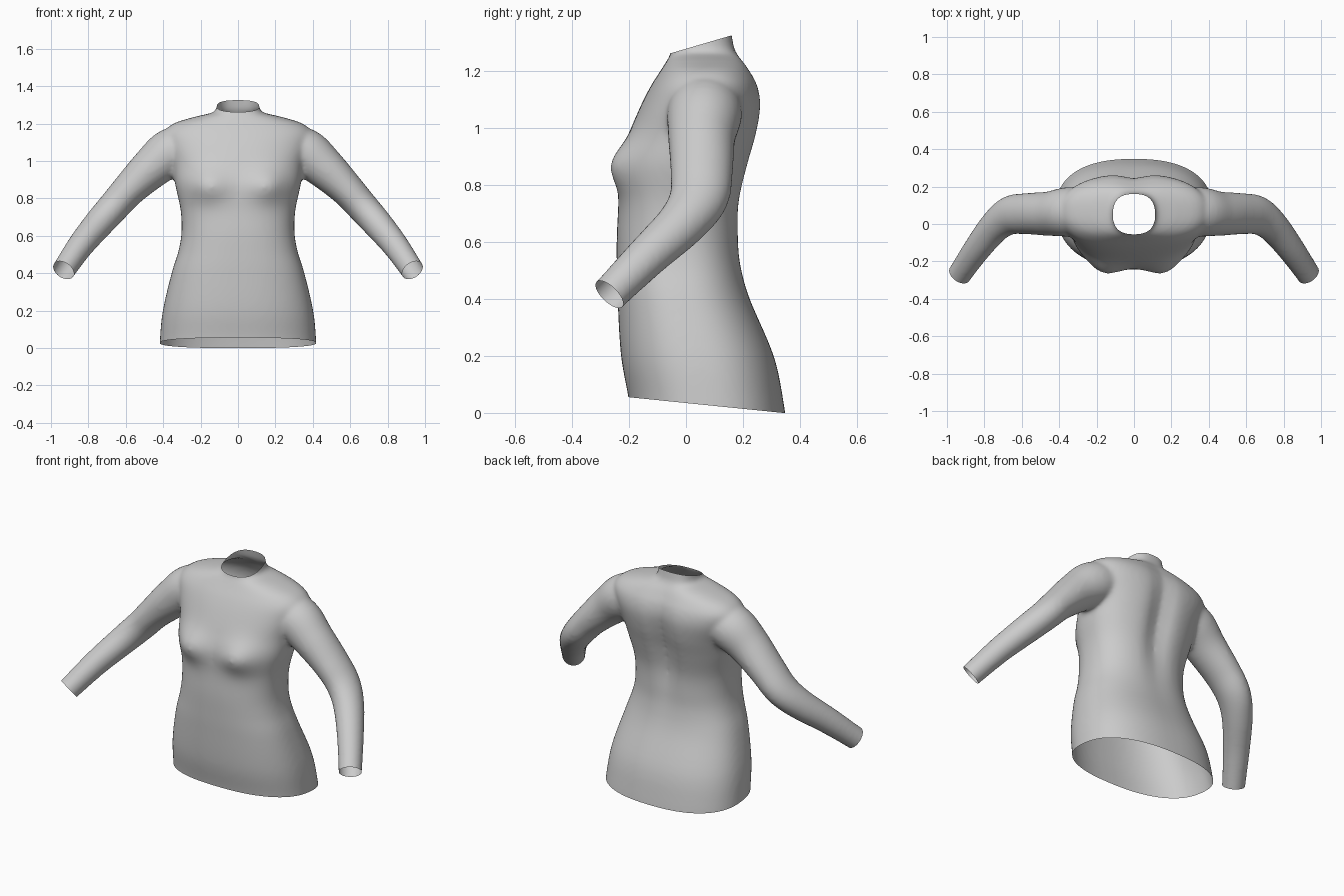
import bpy, bmesh, math
from mathutils import Vector

if "Cube" in bpy.data.objects:
    bpy.data.objects.remove(bpy.data.objects["Cube"])


def spline(rows, steps):
    """Catmull-Rom interpolation of rows of numbers."""
    out = []
    for i in range(len(rows) - 1):
        p = [rows[max(0, min(len(rows) - 1, i + k))] for k in (-1, 0, 1, 2)]
        for s in range(steps):
            t = s / steps
            out.append([0.5 * (2 * b + (c - a) * t + (2 * a - 5 * b + 4 * c - d) * t * t
                               + (3 * b - a - 3 * c + d) * t ** 3) for a, b, c, d in zip(*p)])
    return out + [list(rows[-1])]


def loft(bm, rings):
    """Closed tube through equally sized rings."""
    loops = [[bm.verts.new(p) for p in r] for r in rings]
    n = len(loops[0])
    for a, b in zip(loops, loops[1:]):
        for i in range(n):
            bm.faces.new((a[i], a[(i + 1) % n], b[(i + 1) % n], b[i]))
    bm.faces.new(loops[0][::-1])
    bm.faces.new(loops[-1])


def spow(v, e):
    return math.copysign(abs(v) ** e, v)


def bump(v, c, w):
    return math.exp(-((v - c) / w) ** 2)


# Torso levels: z, half width, front y, back y
TORSO = [(-0.10, 0.425, -0.19, 0.36), (0.04, 0.418, -0.20, 0.342), (0.20, 0.402, -0.228, 0.308),
         (0.40, 0.355, -0.24, 0.225), (0.52, 0.318, -0.243, 0.195), (0.62, 0.302, -0.243, 0.19),
         (0.74, 0.307, -0.237, 0.195), (0.87, 0.335, -0.235, 0.225), (0.98, 0.352, -0.20, 0.255),
         (1.08, 0.385, -0.158, 0.268), (1.15, 0.395, -0.122, 0.255), (1.20, 0.345, -0.09, 0.228),
         (1.235, 0.235, -0.068, 0.205), (1.26, 0.135, -0.054, 0.185), (1.29, 0.113, -0.052, 0.172),
         (1.40, 0.112, -0.058, 0.15)]

# Sleeve path: x, y, z, radius across, radius in depth
SLEEVE = [(0.22, 0.07, 1.09, 0.10, 0.12), (0.35, 0.065, 1.05, 0.128, 0.132),
          (0.46, 0.055, 0.965, 0.112, 0.118), (0.58, 0.055, 0.85, 0.092, 0.110),
          (0.665, 0.045, 0.755, 0.085, 0.104), (0.745, -0.015, 0.665, 0.080, 0.088),
          (0.84, -0.135, 0.55, 0.071, 0.075), (0.93, -0.265, 0.42, 0.063, 0.065),
          (0.975, -0.33, 0.355, 0.063, 0.065)]

N = 64
bm = bmesh.new()

# Torso with bust and spine groove
rings = []
for z, w, yf, yb in spline(TORSO, 5):
    ring = []
    e = 2 / 2.4
    for i in range(N):
        a = 2 * math.pi * i / N
        x, s = w * spow(math.cos(a), e), spow(math.sin(a), e)
        y = (yf + yb) / 2 + (yb - yf) / 2 * s
        if s < 0:
            y -= 0.05 * bump(abs(x), 0.17, 0.10) * bump(z, 0.87, 0.085) * -s
        else:
            y -= 0.038 * bump(x, 0, 0.07) * bump(z, 0.90, 0.28) * s
        ring.append((x, y, z))
    rings.append(ring)
loft(bm, rings)

# Pair of sleeves
path = spline(SLEEVE, 5)
for side in (1, -1):
    rings = []
    for i, (x, y, z, ra, rd) in enumerate(path):
        d = (Vector(path[min(i + 1, len(path) - 1)][:3]) - Vector(path[max(i - 1, 0)][:3])).normalized()
        u = d.cross(Vector((0, 1, 0))).normalized()
        v = d.cross(u)
        ring = []
        for k in range(32):
            a = 2 * math.pi * k / 32
            p = Vector((x, y, z)) + u * ra * math.cos(a) + v * rd * math.sin(a)
            ring.append((p.x * side, p.y, p.z))
        rings.append(ring)
    loft(bm, rings)
bmesh.ops.recalc_face_normals(bm, faces=bm.faces)

mesh = bpy.data.meshes.new("shirt")
bm.to_mesh(mesh)
bm.free()
shirt = bpy.data.objects.new("shirt", mesh)
bpy.context.collection.objects.link(shirt)

# Fuse the volumes and blend the joins
rem = shirt.modifiers.new("fuse", 'REMESH')
rem.mode = 'VOXEL'
rem.voxel_size = 0.012
smo = shirt.modifiers.new("blend", 'SMOOTH')
smo.factor = 0.5
smo.iterations = 10
bpy.context.view_layer.update()
fused = bpy.data.meshes.new_from_object(shirt.evaluated_get(bpy.context.evaluated_depsgraph_get()))
shirt.modifiers.clear()
shirt.data = fused

# Cut the hem, neck and cuff openings
bm = bmesh.new()
bm.from_mesh(fused)


def cut(point, normal, test):
    verts = {v for v in bm.verts if test(v.co)}
    faces = [f for f in bm.faces if all(v in verts for v in f.verts)]
    edges = {e for f in faces for e in f.edges}
    fv = {v for f in faces for v in f.verts}
    bmesh.ops.bisect_plane(bm, geom=faces + list(edges) + list(fv), plane_co=point,
                           plane_no=normal, clear_outer=True)


cut((0, -0.2, 0.055), (0, -0.055, -0.54), lambda c: c.z < 0.2 and abs(c.x) < 0.6)
cut((0, -0.055, 1.262), (0, -0.063, 0.215), lambda c: c.z > 1.15 and abs(c.x) < 0.25)
for s in (1, -1):
    cut((0.93 * s, -0.275, 0.42), (0.45 * s, -0.65, -0.65), lambda c: c.x * s > 0.75)
bm.to_mesh(fused)
bm.free()

# Smooth cloth shading
for p in fused.polygons:
    p.use_smooth = True
